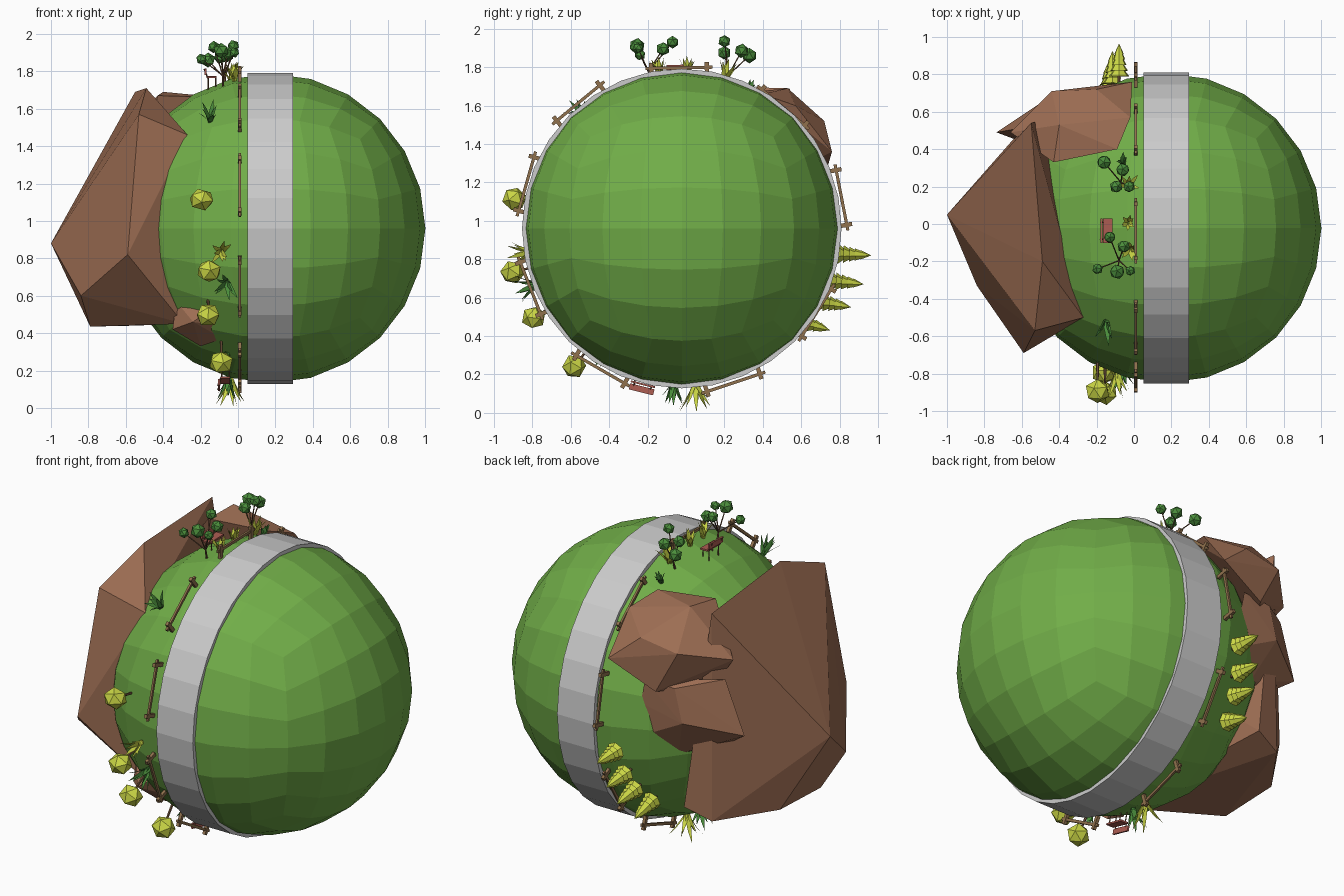
import bpy, bmesh, math, random
from mathutils import Vector, Matrix

if "Cube" in bpy.data.objects:
    bpy.data.objects.remove(bpy.data.objects["Cube"])

random.seed(4)
C = Vector((0.175, -0.022, 0.96))   # planet centre
R = 0.827


def material(name, rgb):
    m = bpy.data.materials.new(name)
    m.diffuse_color = (*rgb, 1)
    m.use_nodes = True
    m.node_tree.nodes["Principled BSDF"].inputs["Base Color"].default_value = m.diffuse_color
    return m


GRASS = material("meadow_green", (0.165, 0.42, 0.065))
ROCK = material("rock_brown", (0.35, 0.16, 0.09))
WOOD = material("wood", (0.17, 0.09, 0.045))
FENCE = material("fence_wood", (0.28, 0.165, 0.075))
RED = material("bench_red", (0.42, 0.11, 0.085))
DARK = material("dark_leaf", (0.07, 0.27, 0.045))
LIME = material("lime_leaf", (0.60, 0.68, 0.06))


def finish(name, bm, mat=None, matrix=None):
    me = bpy.data.meshes.new(name)
    bm.normal_update()
    bm.to_mesh(me)
    bm.free()
    ob = bpy.data.objects.new(name, me)
    bpy.context.collection.objects.link(ob)
    if mat:
        me.materials.append(mat)
    if matrix:
        ob.matrix_world = matrix
    return ob


def ground_radius(x):
    return math.sqrt(0.815 ** 2 - (x - C.x) ** 2)


def frame(x, deg, r=None):
    """Local frame on the ground: X along the axle, Y along the road, Z outward."""
    t = math.radians(deg)
    z = Vector((0, math.cos(t), math.sin(t)))
    y = z.cross(Vector((1, 0, 0)))
    p = Vector((x, C.y, C.z)) + z * (ground_radius(x) if r is None else r)
    m = Matrix(((1, y.x, z.x), (0, y.y, z.y), (0, y.z, z.z))).to_4x4()
    return Matrix.Translation(p) @ m


def box(bm, centre, size):
    bmesh.ops.create_cube(bm, size=1, matrix=Matrix.Translation(centre) @ Matrix.Diagonal((*size, 1)))


def rod(bm, a, b, r1, r2, sides=5):
    a, b = Vector(a), Vector(b)
    d = b - a
    m = Matrix.Translation((a + b) / 2) @ d.to_track_quat('Z', 'Y').to_matrix().to_4x4()
    bmesh.ops.create_cone(bm, cap_ends=True, segments=sides, radius1=r1, radius2=r2, depth=d.length, matrix=m)


# planet: a cube divided in quads and blown up to a ball
bm = bmesh.new()
bmesh.ops.create_cube(bm, size=2)
bmesh.ops.subdivide_edges(bm, edges=bm.edges, cuts=5, use_grid_fill=True)
for v in bm.verts:
    v.co = C + R * Vector([math.tan(c * math.pi / 4) for c in v.co]).normalized()
finish("planet", bm, GRASS)

# road band: rectangular section swept round the axle
bm = bmesh.new()
N = 32
rings = []
for i in range(N):
    a = 2 * math.pi * i / N
    rings.append([bm.verts.new((x, C.y + r * math.cos(a), C.z + r * math.sin(a)))
                  for x, r in ((0.052, 0.79), (0.052, 0.832), (0.295, 0.832), (0.295, 0.79))])
for i in range(N):
    p, q = rings[i], rings[(i + 1) % N]
    for k in range(4):
        bm.faces.new((p[k], p[(k + 1) % 4], q[(k + 1) % 4], q[k]))
bmesh.ops.recalc_face_normals(bm, faces=bm.faces)
finish("road", bm)


# rocks: convex boulders from a few corner points
def boulder(name, pts):
    bm = bmesh.new()
    for p in pts:
        bm.verts.new(p)
    bmesh.ops.convex_hull(bm, input=bm.verts)
    loose = [v for v in bm.verts if not v.link_faces]
    bmesh.ops.delete(bm, geom=loose, context='VERTS')
    bmesh.ops.recalc_face_normals(bm, faces=bm.faces)
    finish(name, bm, ROCK)


boulder("mountain", [(-.55, .54, 1.69), (-.53, -.57, 1.57), (-.49, -.2, 1.71), (-.59, -.69, .82),
                     (-.79, -.16, .435), (-.84, -.33, .6), (-.56, .55, .44), (-.40, .59, .5),
                     (-1, .05, .88), (-.70, .35, 1.235), (-.27, -.5, 1.46), (-.29, -.49, .45),
                     (-.79, .23, .45)])
boulder("upper_boulder", [(-.01, .76, 1.36), (-.02, .57, 1.6), (-.09, .4, 1.66), (-.43, .33, 1.67),
                          (-.40, .53, 1.69), (-.44, .71, 1.48), (-.66, .49, 1.42), (-.2, .72, 1.52),
                          (-.3, .72, 1.22), (-.5, .45, 1.2)])
boulder("lower_boulder", [(-.18, .69, 1.11), (-.35, .57, .8), (-.735, .49, .98), (-.21, .69, 1.26),
                          (-.62, .51, 1.3), (-.45, .68, 1.05), (-.4, .4, 1.1), (-.26, .68, .95),
                          (-.55, .42, .85), (-.4, .68, 1.25)])
boulder("front_boulder", [(-.33, -.5, .57), (-.05, -.55, .43), (-.08, -.5, .37), (-.2, -.46, .33),
                          (-.13, -.62, .54), (-.35, -.5, .42), (-.24, -.62, .46), (-.15, -.4, .45)])

# fence sections beside the road
for i, (deg, r) in enumerate(((91, .825), (129.5, .835), (164, .83), (201.5, .835), (240, .835),
                              (288.5, .835), (328, .815), (11, .835), (50, .81))):
    bm = bmesh.new()
    for s in (-1, 1):
        box(bm, (0, s * 0.145, 0), (0.018, 0.022, 0.08))
    box(bm, (0, 0, 0.012), (0.012, 0.35, 0.016))
    finish(f"fence_{i}", bm, FENCE, frame(0.01, deg, r))

# benches
for i, (x, deg) in enumerate(((-.14, 91), (-.068, 256))):
    m = frame(x, deg)
    bm = bmesh.new()
    box(bm, (0, 0, 0.058), (0.05, 0.13, 0.01))
    box(bm, (-0.033, 0, 0.085), (0.01, 0.13, 0.032))
    finish(f"bench_seat_{i}", bm, RED, m)
    bm = bmesh.new()
    for y in (-.045, .045):
        rod(bm, (-.02, y, -.01), (-.02, y, .054), .004, .004, 4)
        rod(bm, (.02, y, -.01), (.02, y, .054), .004, .004, 4)
        rod(bm, (-.022, y, .052), (-.04, y, .1), .004, .004, 4)
    finish(f"bench_legs_{i}", bm, WOOD, m)

# branching trees at the top
groves = [((-.07, 73), [(-.16, .33, 1.86, .04), (-.095, .2, 1.875, .036),
                        (-.025, .2, 1.935, .033), (-.06, .29, 1.885, .038)]),
          ((-.08, 102), [(-.13, -.07, 1.93, .033), (-.055, -.12, 1.895, .036), (-.02, -.25, 1.9, .028),
                         (-.09, -.255, 1.91, .042), (-.195, -.24, 1.865, .03)])]
for i, (base, balls) in enumerate(groves):
    m = frame(*base)
    foot, fork = m @ Vector((0, 0, -.02)), m @ Vector((0, 0, .06))
    wood, leaf = bmesh.new(), bmesh.new()
    rod(wood, foot, fork, .007, .005)
    for k, (x, y, z, r) in enumerate(balls):
        rod(wood, fork, (x, y, z), .004, .003)
        bmesh.ops.create_icosphere(leaf, subdivisions=1, radius=r, matrix=Matrix.Translation((x, y, z)) @
                                   Matrix.Rotation(k, 4, 'X'))
    finish(f"branch_tree_trunk_{i}", wood, WOOD)
    finish(f"branch_tree_leaves_{i}", leaf, DARK)

# round lime trees
for i, (x, deg, r) in enumerate(((-.195, 170, .885), (-.155, 194.5, .91), (-.16, 211, .90), (-.09, 232, .91))):
    m = frame(x, deg)
    h = r - ground_radius(x)
    bm = bmesh.new()
    rod(bm, (0, 0, -.02), (0, 0, h), .008, .006)
    finish(f"round_tree_trunk_{i}", bm, WOOD, m)
    bm = bmesh.new()
    turn = Matrix.Rotation(i * 1.3 + .4, 4, 'X') @ Matrix.Rotation(i * .8, 4, 'Z')
    bmesh.ops.create_icosphere(bm, subdivisions=1, radius=.069,
                               matrix=Matrix.Translation((0, 0, h)) @ Matrix.Diagonal((1, .9, .95, 1)) @ turn)
    finish(f"round_tree_crown_{i}", bm, LIME, m)

# tiered pines at the back, growing almost level
for i, (tip, lean) in enumerate((((-.08, .965, .82), -2), ((-.115, .925, .67), -5),
                                 ((-.14, .86, .55), -9), ((-.18, .75, .43), -16))):
    m = Matrix.Translation(tip) @ frame(0, lean).to_3x3().to_4x4()
    h = .175
    bm = bmesh.new()
    rod(bm, (0, 0, -h - .08), (0, 0, -h + .05), .009, .008)
    finish(f"pine_trunk_{i}", bm, WOOD, m)
    bm = bmesh.new()
    for k in range(5):
        z0 = h * (.17 * k - 1)
        rod(bm, (0, 0, z0), (0, 0, min(0, z0 + h * .32)), .056 - .0075 * k, .012 if k < 4 else 0, 7)
    finish(f"pine_crown_{i}", bm, LIME, m)


# grass tufts: curved tapering blades
def tuft(name, x, deg, length, mat, blades=8):
    bm = bmesh.new()
    for b in range(blades):
        a = 2 * math.pi * b / blades + random.uniform(-.3, .3)
        out = Vector((math.cos(a), math.sin(a), 0))
        side = Vector((-out.y, out.x, 0))
        L = length * (1 if b == 0 else random.uniform(.65, .95))
        lean = .2 if b == 0 else random.uniform(.3, .65)
        prev = None
        for f, w in ((0, .007), (.35, .015), (.7, .010), (1, .0005)):
            c = out * (lean * L * f ** 1.5) + Vector((0, 0, L * f - .01))
            row = [bm.verts.new(c - side * w), bm.verts.new(c + side * w)]
            if prev:
                bm.faces.new((prev[0], prev[1], row[1], row[0]))
            prev = row
    finish(name, bm, mat, frame(x, deg))


for i, (x, deg, L, mat) in enumerate((
        (-.15, 131, .15, DARK), (-.02, 98, .12, LIME), (-.03, 88, .12, LIME), (-.03, 74, .14, LIME),
        (-.06, 64, .09, DARK), (-.09, 189, .16, LIME), (-.06, 201, .16, DARK), (-.04, 275, .18, LIME),
        (-.05, 267, .15, DARK), (-.06, 238, .07, DARK))):
    tuft(f"grass_tuft_{i}", x, deg, L, mat)
